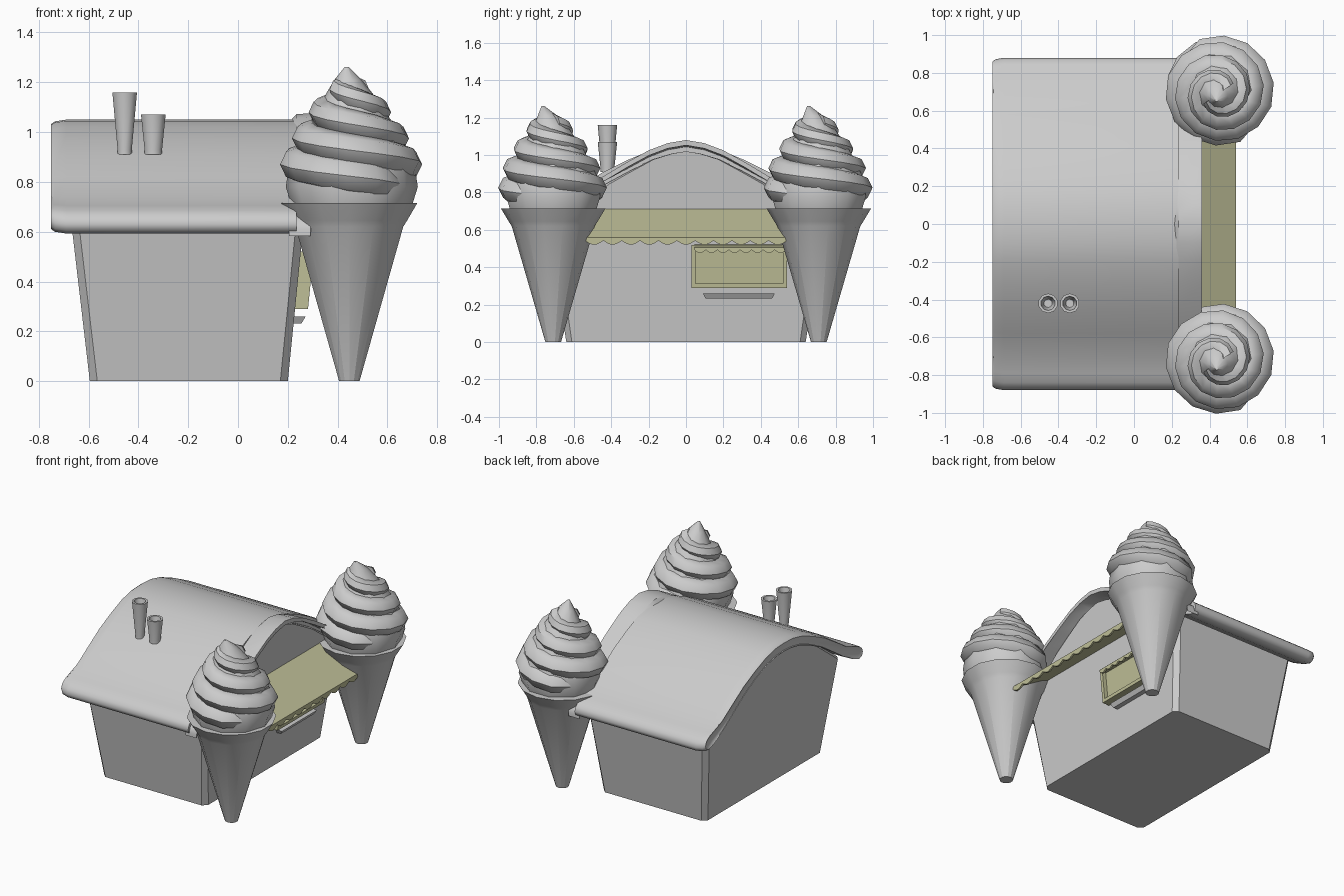
import bpy, bmesh
from math import sin, cos, pi
from mathutils import Vector

if "Cube" in bpy.data.objects:
    bpy.data.objects.remove(bpy.data.objects["Cube"])

olive = bpy.data.materials.new("olive")
olive.diffuse_color = (0.52, 0.52, 0.31, 1)
olive.use_nodes = True
olive.node_tree.nodes["Principled BSDF"].inputs["Base Color"].default_value = olive.diffuse_color


def skin(name, rings, mat=None, smooth=None):
    """Loft equal-length closed rings and cap both ends."""
    bm = bmesh.new()
    vs = [[bm.verts.new(p) for p in r] for r in rings]
    n = len(rings[0])
    for a, b in zip(vs, vs[1:]):
        for i in range(n):
            j = (i + 1) % n
            bm.faces.new((a[i], a[j], b[j], b[i]))
    bm.faces.new(vs[0])
    bm.faces.new(vs[-1])
    bmesh.ops.recalc_face_normals(bm, faces=bm.faces)
    me = bpy.data.meshes.new(name)
    bm.to_mesh(me)
    bm.free()
    ob = bpy.data.objects.new(name, me)
    bpy.context.collection.objects.link(ob)
    if mat:
        me.materials.append(mat)
    if smooth:
        bpy.ops.object.select_all(action='DESELECT')
        ob.select_set(True)
        bpy.context.view_layer.objects.active = ob
        bpy.ops.object.shade_smooth_by_angle(angle=smooth)
    return ob


def lathe(name, profile, cx, cy, n, smooth=None):
    return skin(name, [[(cx + r * cos(2 * pi * (i + .5) / n), cy + r * sin(2 * pi * (i + .5) / n), z)
                        for i in range(n)] for r, z in profile], smooth=smooth)


def front_x(z):
    return 0.2 + 0.1 * z


def back_x(z):
    return -0.595 - 0.117 * z


def mirrored(half):
    """Half outline from centre outwards -> full outline, left to right."""
    return [(-y, z) for y, z in reversed(half[1:])] + half


# Roof cross-section: bell-shaped, rounded flared eaves
top = [(0, 1.05), (.1, 1.045), (.2, 1.02), (.32, .97), (.45, .905), (.58, .82),
       (.7, .74), (.79, .705), (.84, .685), (.87, .66), (.88, .63)]
under = [(0, .99), (.08, .985), (.18, .965), (.3, .915), (.43, .845), (.56, .755),
         (.68, .67), (.78, .615), (.84, .593), (.87, .605)]
section = mirrored(top) + mirrored(under)[::-1]


def roof_ring(x, s=1.0):
    return [(x, y * s, 0.82 + (z - 0.82) * (1 - (1 - s) * 3)) for y, z in section]


skin("roof", [roof_ring(-.745, .96), roof_ring(-.75, .975), roof_ring(-.735, .99),
              roof_ring(-.69), roof_ring(.235)], smooth=1.0)


# Raised brim along the front of the roof, highest in the middle
def brim_ring(x, lift, thick=.028):
    up = [(min(x, .36 - .16 * max(0, abs(y) - .45)), y * .985, z + max(lift - .12 * abs(y), -.02))
          for y, z in mirrored(top)]
    return up + [(x, y, z - thick) for x, y, z in reversed(up)]


skin("roof_brim", [brim_ring(.205, -.01), brim_ring(.235, .022), brim_ring(.36, .03)], smooth=0.6)

# House body with flared walls, chamfered corners and arched gables
arch = [(y, z + max(.03 - .1 * y, 0)) for y, z in under[:7]]
wall = [(-.64, 0), (-.735, .63)] + mirrored(arch) + [(.735, .63), (.64, 0)]
c = 0.03
skin("house_body", [[(front_x(z), y * (1 - c / .64), z) for y, z in wall],
                    [(front_x(z) - c, y, z) for y, z in wall],
                    [(back_x(z) + c, y, z) for y, z in wall],
                    [(back_x(z), y * (1 - c / .64), z) for y, z in wall]])

# Chimney pots, hollow at the top
for name, x, h, r in (("tall_chimney", -.455, 1.16, .03), ("short_chimney", -.34, 1.07, .037)):
    lathe(name, [(r, .91), (r, .93), (.052, h), (.038, h), (.022, h - .08)], x, -.42, 10, 0.9)


# Scalloped awnings: sloping sheet plus hanging valance
def awning(name, y0, y1, x0, z0, x1, z1, n, drop, depth):
    t = .014
    prof = [(x0, z0), (x1, z1), (x1, z1 - t), (x0, z0 - t)]
    skin(name + "_sheet", [[(x, y, z) for x, z in prof] for y in (y0, y1)], olive)
    w = (y1 - y0) / n
    edge = [(y0, z1)]
    for i in range(n):
        for k in range(5):
            edge.append((y0 + w * (i + k / 5), z1 - drop - depth * sin(pi * k / 5)))
    edge += [(y1, z1 - drop), (y1, z1)]
    skin(name + "_valance", [[(x, y, z) for y, z in edge] for x in (x1 - .012, x1)], olive)


awning("main_awning", -.54, .54, .26, .718, .54, .56, 11, .018, .022)
awning("window_awning", .045, .535, .24, .525, .32, .505, 8, .012, .018)


# Serving window: frame boxes and pane that follow the wall slope
def wall_box(name, y0, y1, z0, z1, out, mat=olive):
    ring = [(y0, z0), (y1, z0), (y1, z1), (y0, z1)]
    skin(name, [[(front_x(z) + d, y, z) for y, z in ring] for d in (-.02, out)], mat)


wall_box("window_pane", .04, .53, .30, .51, .025)
a, b, lo, hi, w = .03, .54, .29, .52, .022
wall_box("window_sill", a, b, lo, lo + w, .052)
wall_box("window_head", a, b, hi - w, hi, .052)
wall_box("window_left_jamb", a, a + w, lo + w, hi - w, .052)
wall_box("window_right_jamb", b - w, b, lo + w, hi - w, .052)

# Counter shelf under the window
skin("counter_shelf", [[(.2, .105, .232), (.255, .105, .232), (.255, .46, .232), (.2, .46, .232)],
                       [(.2, .09, .26), (.272, .09, .26), (.272, .475, .26), (.2, .475, .26)]])

# Ice-cream cones with swirled tops
OUTER = [(.70, .255), (.77, .295), (.88, .288), (.98, .235), (1.07, .175), (1.15, .115), (1.22, .05), (1.4, .01)]


def outer(z):
    for (za, ra), (zb, rb) in zip(OUTER, OUTER[1:]):
        if z <= zb:
            return ra + (rb - ra) * (z - za) / (zb - za)
    return 0.01


def swirl(name, cx, cy):
    """Two entwined tapering ropes around a core with a leaning tip."""
    turns, per, sides = 2, 14, 8
    total = turns * per
    for strand in range(2):
        rings = []
        for i in range(total + 1):
            t = i / total
            ang = -2 * pi * turns * t + pi * strand + .6
            z = .75 + .42 * t
            r = .092 - .03 * t
            R = max(outer(z) - r, .02)
            if i < 4:
                R -= .025 * (4 - i)
                r *= .6 + .1 * i
            d = Vector((cos(ang), sin(ang), 0))
            p = Vector((cx - .01 * t, cy - .02 * t, z)) + d * R
            rings.append([p + d * r * cos(2 * pi * k / sides) + Vector((0, 0, r * .85 * sin(2 * pi * k / sides)))
                          for k in range(sides)])
        skin(f"{name}_swirl_{strand + 1}", rings, smooth=0.8)
    skin(name + "_core", [[(cx + s + r * cos(2 * pi * k / 10), cy + u + r * sin(2 * pi * k / 10), z)
                           for k in range(10)]
                          for r, z, s, u in ((.24, .70, 0, 0), (.265, .78, 0, 0), (.25, .88, 0, 0), (.17, 1.03, 0, 0),
                                             (.09, 1.16, -.01, -.015), (.055, 1.21, -.015, -.03),
                                             (.008, 1.262, -.02, -.055))], smooth=0.8)


for side, y in (("front", -.71), ("back", .71)):
    lathe(side + "_cone", [(.042, 0), (.222, .62), (.238, .645), (.28, .715), (.2, .715)], .447, y, 14, 0.4)
    swirl(side + "_cream", .457, y)
